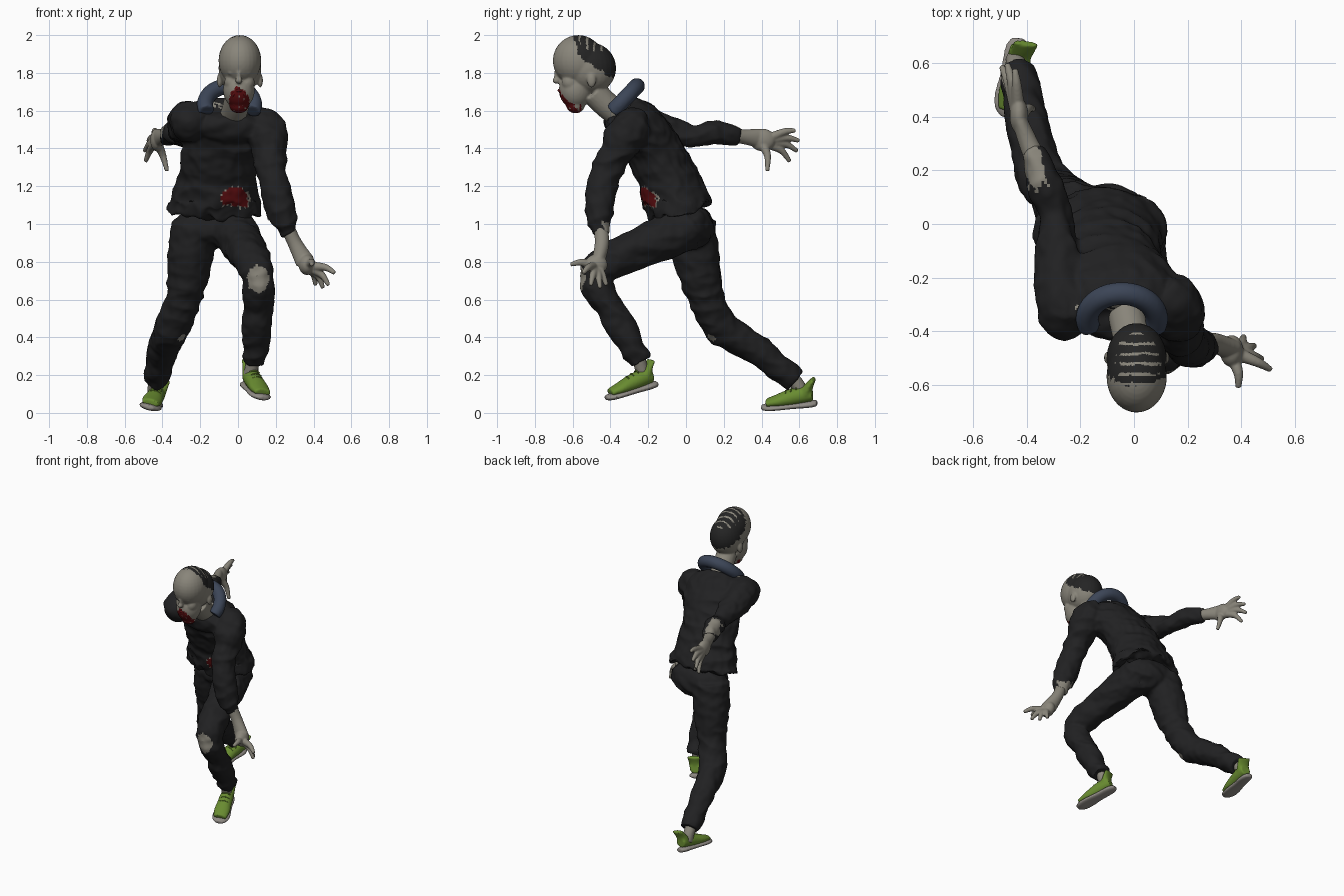
import bpy, bmesh, math
from mathutils import Vector, Matrix, noise

cube = bpy.data.objects.get("Cube")
if cube:
    bpy.data.objects.remove(cube)


def material(name, rgb):
    m = bpy.data.materials.new(name)
    m.use_nodes = True
    m.diffuse_color = (*rgb, 1)
    m.node_tree.nodes["Principled BSDF"].inputs["Base Color"].default_value = (*rgb, 1)
    return m


CLOTH = material("charcoal cloth", (.015, .015, .016))
SKIN = material("grey skin", (.25, .235, .195))
HAIR = material("dark hair", (.018, .018, .018))
RED = material("dark red flesh", (.1, .004, .005))
GREEN = material("green shoe", (.14, .26, .03))
SOLE = material("pale sole", (.28, .26, .235))
BLUE = material("slate blue ring", (.045, .06, .095))


def wobble(p, scale):
    return noise.noise(Vector(p) * scale)


def spline(pts, steps=5):
    """Smooth path through points holding position and radii."""
    pts = [Vector(p) for p in pts]
    pts = [pts[0]] + pts + [pts[-1]]
    out = []
    for a, b, c, d in zip(pts, pts[1:], pts[2:], pts[3:]):
        for i in range(steps):
            t = i / steps
            out.append(b + (c - a) * t / 2 + (a * 2 - b * 5 + c * 4 - d) * t * t / 2
                       + (b * 3 - a - c * 3 + d) * t ** 3 / 2)
    return out + [pts[-1]]


def tube(bm, pts, sides=20):
    """Loft ellipses along a path of (x, y, z, radius[, second radius])."""
    path = spline([tuple(p) + (p[3],) if len(p) == 4 else tuple(p) for p in pts])
    pos = [Vector(p[:3]) for p in path]
    whole = (pos[-1] - pos[0]).normalized()
    ref = Vector((1, 0, 0)) if abs(whole.x) < .8 else Vector((0, 1, 0))
    rings = []
    for i, p in enumerate(path):
        axis = (pos[min(i + 1, len(pos) - 1)] - pos[max(i - 1, 0)]).normalized()
        side = (ref - axis * ref.dot(axis)).normalized()
        up = axis.cross(side)
        rings.append([bm.verts.new(pos[i] + side * p[3] * math.cos(a) + up * p[4] * math.sin(a))
                      for a in (math.tau * k / sides for k in range(sides))])
    for a, b in zip(rings, rings[1:]):
        for k in range(sides):
            j = (k + 1) % sides
            bm.faces.new((a[k], a[j], b[j], b[k]))
    bm.faces.new(rings[0][::-1])
    bm.faces.new(rings[-1])


def blend(name, tubes, balls, mats, voxel=.01, rule=None, folds=0, place=None):
    """Fuse tubes and balls into one skin, add folds, colour faces by rule."""
    bm = bmesh.new()
    for t in tubes:
        tube(bm, t)
    for centre, radii in balls:
        bmesh.ops.create_uvsphere(bm, u_segments=28, v_segments=18, radius=1,
                                  matrix=Matrix.Translation(centre) @ Matrix.Diagonal((*radii, 1)))
    if place:
        bm.transform(place)
    bmesh.ops.recalc_face_normals(bm, faces=bm.faces)
    me = bpy.data.meshes.new(name)
    bm.to_mesh(me)
    bm.free()
    ob = bpy.data.objects.new(name, me)
    bpy.context.collection.objects.link(ob)
    mod = ob.modifiers.new("fuse", "REMESH")
    mod.mode, mod.voxel_size = "VOXEL", voxel
    soft = ob.modifiers.new("soften", "SMOOTH")
    soft.factor, soft.iterations = .5, 4
    dg = bpy.context.evaluated_depsgraph_get()
    done = bpy.data.meshes.new_from_object(ob.evaluated_get(dg))
    ob.modifiers.clear()
    ob.data = done
    done.name = name
    done.materials.clear()
    for m in mats:
        done.materials.append(m)
    if folds:
        normals = [v.normal.copy() for v in done.vertices]
        for v, n in zip(done.vertices, normals):
            p = v.co
            crease = 1 - 2 * abs(wobble((p.x * 4, p.y * 6, p.z * 11), 1))
            v.co = p + n * folds * (crease - .6 + wobble(p, 22) * .5)
    for f in done.polygons:
        f.use_smooth = True
        f.material_index = rule(f.center, f.normal) if rule else 0
    return ob


# Jacket: torso and both sleeves, with wound, neckline and torn cuffs
torso = [(-.122, -.025, 1.065, .262, .17), (-.12, -.038, 1.105, .25, .17),
         (-.115, -.075, 1.18, .222, .168), (-.11, -.105, 1.27, .207, .155),
         (-.09, -.18, 1.4, .205, .15), (-.06, -.25, 1.52, .23, .135),
         (-.045, -.33, 1.595, .15, .1)]
left_sleeve = [(.09, -.26, 1.53, .09), (.145, -.3, 1.5, .108), (.165, -.355, 1.41, .1),
               (.175, -.42, 1.28, .082), (.2, -.45, 1.17, .08), (.237, -.46, 1.05, .073),
               (.275, -.455, .945, .046)]
right_sleeve = [(-.2, -.31, 1.55, .1), (-.265, -.29, 1.545, .105), (-.285, -.11, 1.5, .084),
                (-.29, .03, 1.468, .06), (-.33, .14, 1.48, .066), (-.38, .28, 1.465, .047)]


def jacket_rule(c, n):
    rough = wobble(c, 40)
    wound = ((c.x + .015) / .08) ** 2 + ((c.z - 1.14) / .057) ** 2
    if c.y < -.1 and n.y < 0 and wound < 1 + rough * .5:
        return 2 if wound < .85 + rough * .5 else 1
    if c.y < -.3 and c.z > 1.592 + abs(c.x + .035) * .4 + rough * .04:
        return 1
    if c.x < -.25 and c.y > .14 + rough * .05 and n.z > .1 and n.x < .25:
        return 1
    if c.x > .15 and c.z < 1.01 + rough * .04 and c.y > -.47 and n.y > .2:
        return 1
    return 0


jacket = blend("jacket", [torso, left_sleeve, right_sleeve],
               [((-.26, -.315, 1.54), (.105, .115, .105)), ((-.05, -.32, 1.515), (.19, .115, .09))],
               [CLOTH, SKIN, RED], .011, jacket_rule, .012)
for v in jacket.data.vertices:
    if v.co.z < 1.11 and v.co.x < .16:
        v.co.z += wobble((v.co.x, v.co.y, 0), 14) * .04

# Trousers: seat and both legs, torn open at the knee
left_leg = [(-.04, 0, .99, .135), (.02, -.18, .9, .112), (.07, -.38, .815, .1),
            (.105, -.488, .72, .086), (.107, -.415, .58, .082), (.1, -.34, .45, .078),
            (.088, -.235, .262, .064)]
right_leg = [(-.22, .025, 1, .13), (-.255, .06, .8, .12), (-.29, .11, .6, .096),
             (-.355, .2, .44, .093), (-.395, .36, .345, .08), (-.435, .58, .168, .066)]


def trouser_rule(c, n):
    tear = ((c.x - .105) / .058) ** 2 + ((c.z - .71) / .07) ** 2
    small = (c - Vector((-.29, .13, .39))).length
    if (c.y < -.48 and tear < 1 + wobble(c, 45) * .4) or small < .028:
        return 1
    return 0


blend("trousers", [left_leg, right_leg], [((-.125, .015, .985), (.215, .135, .12))],
      [CLOTH, SKIN], .011, trouser_rule, .011)

# Head with features and neck
head_balls = [((.01, -.57, 1.865), (.113, .135, .135)), ((.01, -.505, 1.825), (.113, .135, .135)),
              ((.005, -.585, 1.71), (.084, .088, .1)), ((.005, -.585, 1.63), (.052, .05, .044)),
              ((.005, -.685, 1.76), (.019, .022, .018)), ((.005, -.677, 1.79), (.012, .022, .04))]
for s in (-1, 1):
    head_balls += [((.008 + s * .04, -.655, 1.8), (.024, .022, .012)),
                   ((.008 + s * .042, -.612, 1.75), (.038, .045, .045)),
                   ((.01 + s * .108, -.5, 1.76), (.014, .024, .038))]


def head_rule(c, n):
    rough = wobble(c, 45) * .025
    mouth = ((c.x - .005) / .052) ** 2 + ((c.z - 1.646) / .075) ** 2
    if c.y < -.555 and mouth < 1 + rough * 18 and wobble(c, 60) < .45:
        return 2
    if (c.y > -.565 - (c.z - 1.87) * .25 + rough and c.z > 1.76 + rough
            and c.z > 1.88 - (c.y + .55) * .66 + rough):
        stripe = math.sin(c.y * 165 + wobble(c, 14) * 1.5)
        bald = c.z > 1.915 and abs(c.x - .02) < .075 + rough and stripe > .7
        return 0 if bald else 1
    return 0


blend("head", [[(.005, -.49, 1.7, .07), (-.01, -.42, 1.63, .07), (-.03, -.33, 1.56, .07)]],
      head_balls, [SKIN, HAIR, RED], .0065, head_rule)

# Torn lips
lips = [(.005 + .034 * math.cos(a), -.645 - .025 * math.sin(a),
         1.665 + .042 * math.sin(a), .008 + .003 * math.sin(a * 5))
        for a in (math.tau * i / 12 for i in range(13))]
blend("torn_lips", [lips], [], [RED], .005)

# Padded ring around the back of the neck
arc = [(-.045 + .13 * math.cos(a), -.355 + .095 * math.sin(a), 1.63 + .1 * math.sin(a), .043)
       for a in (math.radians(d) for d in range(-20, 201, 20))]
blend("neck_ring", [arc], [], [BLUE], .009)


# Hands: wrist, palm and fingers
def hand(name, wrist, palm, size, tips, thumb, bend):
    palm, bend = Vector(palm), Vector(bend)
    fingers = []
    for tip in tips + [thumb]:
        tip = Vector(tip)
        root = palm.lerp(tip, .2)
        mid = palm.lerp(tip, .6) + bend
        fingers.append([(*root, .025), (*mid, .0185), (*tip, .011)])
    blend(name, [wrist] + fingers, [(palm, size)], [SKIN], .0055)


hand("left_hand", [(.25, -.455, 1.01, .038), (.3, -.445, .9, .038), (.355, -.465, .8, .052, .036)],
     (.365, -.475, .785), (.044, .06, .055),
     [(.512, -.545, .74), (.48, -.505, .675), (.45, -.455, .66), (.41, -.42, .675)],
     (.39, -.612, .785), (.01, 0, .012))
hand("right_hand", [(-.32, .14, 1.485, .045), (-.385, .28, 1.465, .038), (-.425, .38, 1.455, .03, .05)],
     (-.43, .405, 1.445), (.035, .068, .06),
     [(-.445, .58, 1.495), (-.475, .6, 1.44), (-.495, .59, 1.385), (-.49, .55, 1.33)],
     (-.375, .43, 1.28), (0, .012, .014))


# Shoes: upper with loose collar and heel tab, laces, sole and bare ankle
def shoe(side, heel, toe, ankle, roll):
    heel, toe = Vector(heel), Vector(toe)
    y = (toe - heel).normalized()
    x = y.cross(Vector((roll, 0, 1))).normalized()
    place = Matrix.Translation(heel) @ Matrix((x, y, x.cross(y))).transposed().to_4x4()
    upper = [(0, 0, .05, .036, .036), (0, .06, .05, .046, .046), (0, .13, .04, .05, .043),
             (0, .19, .031, .054, .032), (0, .25, .024, .045, .02)]
    collar = [(0, .035, .06, .045, .036), (0, .012, .098, .046, .022), (0, -.016, .132, .05, .012)]
    sole = [(0, -.02, 0, .026, .015), (0, .02, 0, .046, .019), (0, .11, 0, .05, .018),
            (0, .19, 0, .061, .018), (0, .245, 0, .055, .018), (0, .28, .002, .026, .013)]
    blend(side + "_shoe", [upper, collar], [], [GREEN], .007, place=place)
    blend(side + "_sole", [sole], [], [SOLE], .007, place=place)
    laces = [[(-.03, t, .083 - (t - .1) * .3, .005), (0, t, .093 - (t - .1) * .3, .005),
              (.03, t, .083 - (t - .1) * .3, .005)] for t in (.08, .11, .14)]
    blend(side + "_laces", laces, [], [GREEN], .004, place=place)
    blend(side + "_ankle", [ankle], [], [SKIN], .008)


shoe("left", (.045, -.17, .15), (.135, -.42, .078),
     [(.09, -.26, .33, .036), (.075, -.24, .25, .036), (.06, -.22, .19, .036)], .1)
shoe("right", (-.435, .675, .05), (-.47, .425, .03),
     [(-.43, .53, .22, .038), (-.44, .59, .15, .038), (-.445, .62, .09, .036)], .25)
